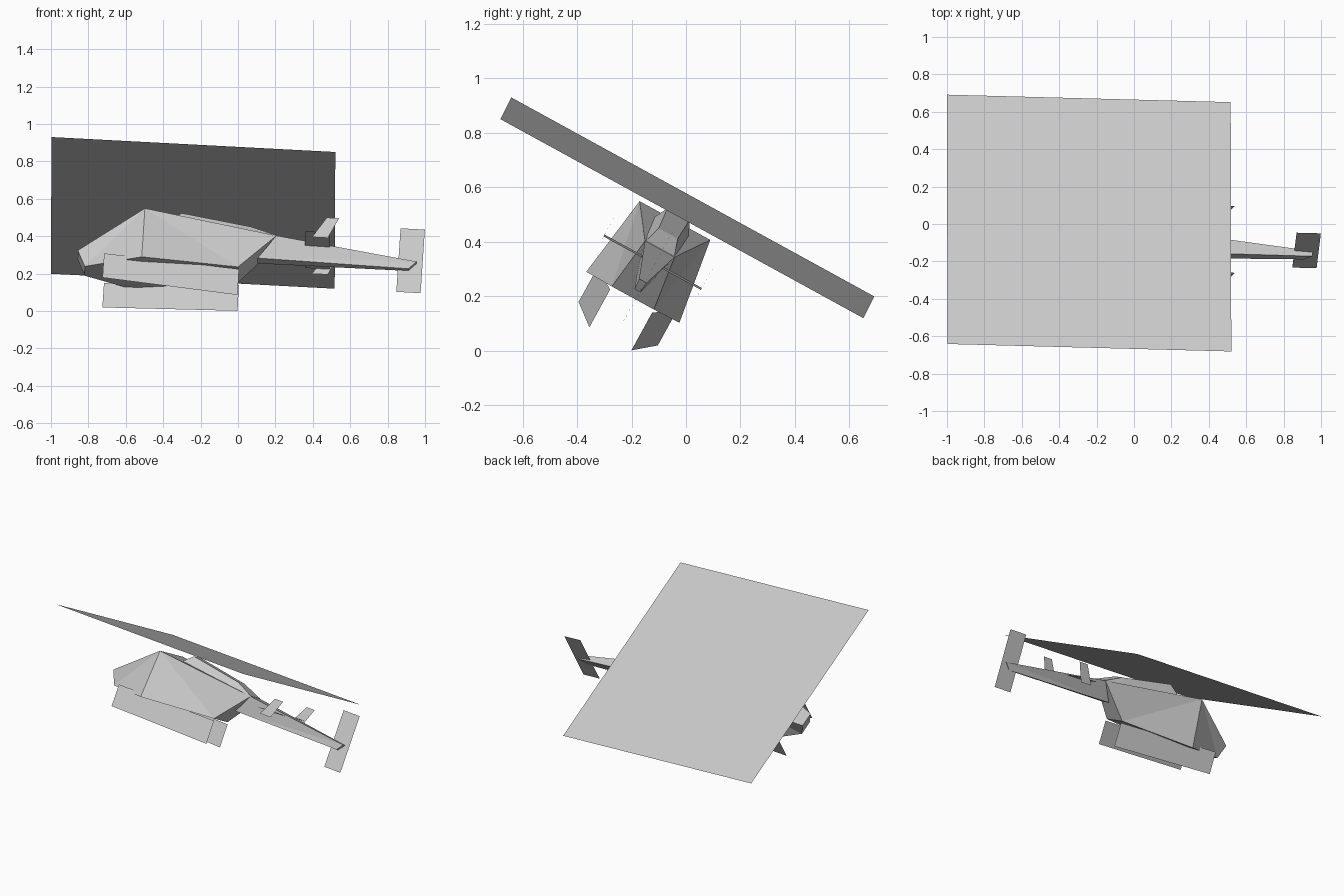
import bpy, bmesh
from mathutils import Matrix, Vector

if "Cube" in bpy.data.objects:
    bpy.data.objects.remove(bpy.data.objects["Cube"])

# Tilted flight frame: length axis (nose to tail), side axis, up axis
length = Vector((1.52, -0.04, -0.08)).normalized()
up = length.cross(Vector((0, 0.877, -0.481))).normalized()
side = up.cross(length)
FRAME = Matrix((length, side, up)).transposed().to_4x4()
FRAME.translation = (-0.24, 0.005, 0.525)
MID = -0.017  # side position of the centre line

grey = bpy.data.materials.new("light grey")
grey.diffuse_color = (0.588, 0.588, 0.588, 1)
grey.use_nodes = True
grey.node_tree.nodes["Principled BSDF"].inputs["Base Color"].default_value = grey.diffuse_color


def make(name, verts, faces):
    """Create a flat shaded part from points in the flight frame."""
    bm = bmesh.new()
    vs = [bm.verts.new(FRAME @ Vector(v)) for v in verts]
    for f in faces:
        bm.faces.new([vs[i] for i in f])
    bmesh.ops.recalc_face_normals(bm, faces=bm.faces)
    mesh = bpy.data.meshes.new(name)
    bm.to_mesh(mesh)
    bm.free()
    mesh.materials.append(grey)
    ob = bpy.data.objects.new(name, mesh)
    bpy.context.collection.objects.link(ob)
    return ob


def loft(name, stations):
    """Mirrored hull; each station is a (along, height, half width) top and bottom."""
    verts, faces = [], []
    for (ta, th, tw), (ba, bh, bw) in stations:
        verts += [(ta, MID - tw, th), (ta, MID + tw, th),
                  (ba, MID + bw, bh), (ba, MID - bw, bh)]
    for s in range(len(stations) - 1):
        i, j = 4 * s, 4 * s + 4
        faces += [(i, i + 1, j + 1, j), (i + 2, i + 3, j + 3, j + 2)]
        # side walls, creased from the top edge
        if s == 0:
            faces += [(i, j, i + 3), (j, j + 3, i + 3),
                      (i + 1, j + 1, i + 2), (j + 1, j + 2, i + 2)]
        else:
            faces += [(i, j, j + 3), (i, j + 3, i + 3),
                      (i + 1, j + 1, j + 2), (i + 1, j + 2, i + 2)]
    n = len(verts)
    faces += [(0, 1, 2, 3), (n - 4, n - 3, n - 2, n - 1)]
    return make(name, verts, faces)


# Faceted cabin
loft("cabin", [((-0.60, -0.303, 0.052), (-0.557, -0.398, 0.052)),
               ((-0.254, -0.078, 0.148), (-0.252, -0.40, 0.195)),
               ((0.455, -0.155, 0.062), (0.262, -0.372, 0.088))])

# Engine cowl on the cabin roof
loft("engine_cowl", [((-0.058, -0.04, 0.046), (-0.12, -0.10, 0.075)),
                     ((0.32, -0.098, 0.04), (0.32, -0.15, 0.07)),
                     ((0.455, -0.153, 0.06), (0.455, -0.16, 0.06))])

# Tapered tail boom
loft("tail_boom", [((0.455, -0.155, 0.062), (0.362, -0.28, 0.03)),
                   ((1.21, -0.243, 0.016), (1.17, -0.287, 0.012))])

# Square main rotor disc
R = 0.76
make("main_rotor", [(-R, -R, 0), (R, -R, 0), (R, R, 0), (-R, R, 0)], [(0, 1, 2, 3)])

# Tail rotor plate
make("tail_rotor", [(1.178 + a * 0.065, -0.008, -0.226 + h * 0.194)
                    for a, h in ((-1, -1), (1, -1), (1, 1), (-1, 1))], [(0, 1, 2, 3)])

# Horizontal stabilizer
make("stabilizer", [(0.61, MID - 0.204, -0.197), (0.745, MID - 0.204, -0.197),
                    (0.745, MID + 0.204, -0.197), (0.61, MID + 0.204, -0.197)],
     [(0, 1, 2, 3)])

# Paired upright plates: swept end fins and landing skids
for label, s in (("left", -1), ("right", 1)):
    make(label + "_end_fin", [(a, MID + s * 0.204, h) for a, h in
                              ((0.65, -0.23), (0.735, -0.23), (0.787, -0.107), (0.722, -0.107))],
         [(0, 1, 2, 3)])
    make(label + "_skid", [(-0.455, MID + s * 0.166, -0.523), (0.27, MID + s * 0.088, -0.543),
                           (0.268, MID + s * 0.088, -0.385), (-0.455, MID + s * 0.166, -0.375)],
         [(0, 1, 2, 3)])
